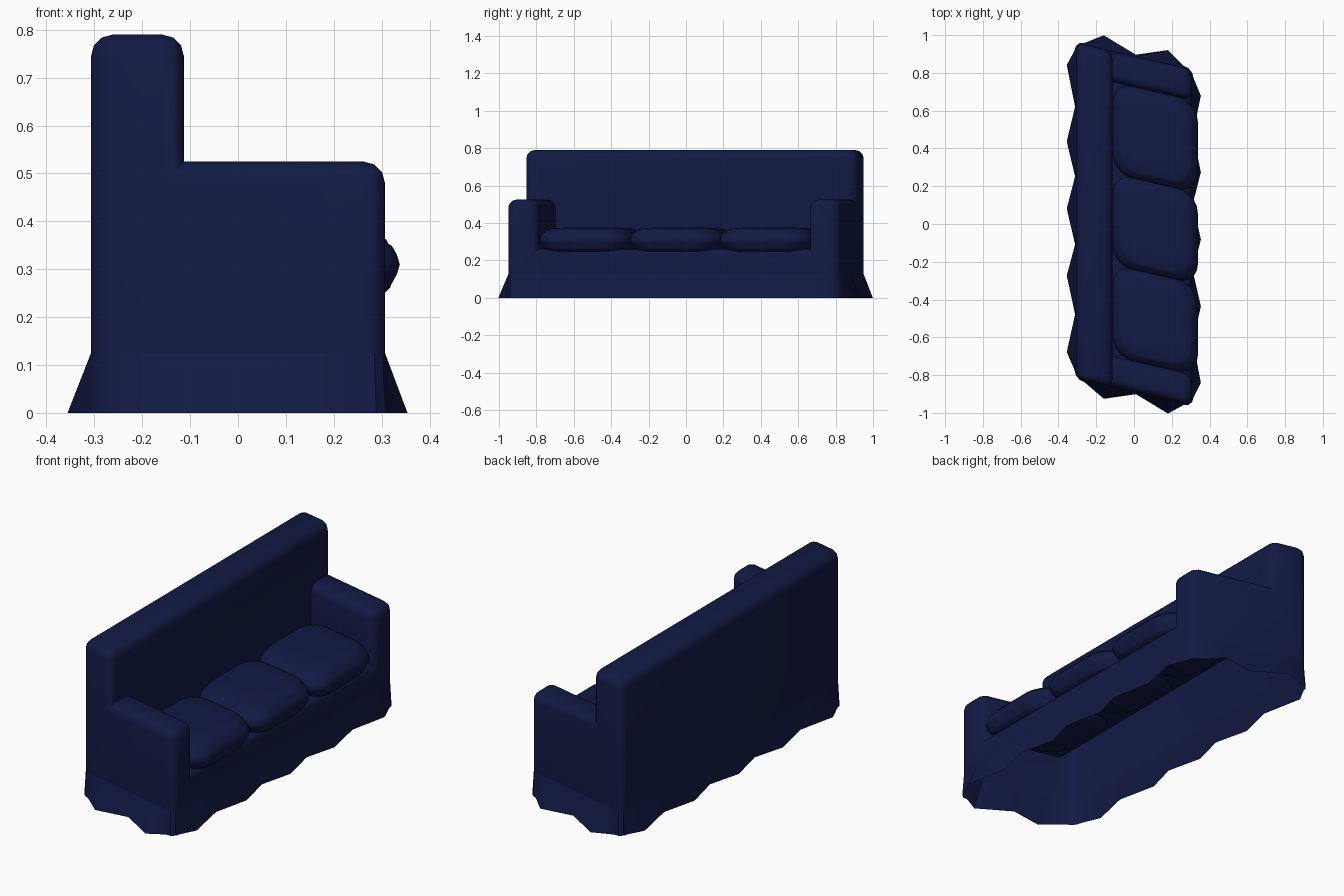
import bpy, bmesh, math

if "Cube" in bpy.data.objects:
    bpy.data.objects.remove(bpy.data.objects["Cube"])

SHEAR = -0.23                      # the plan is a parallelogram
X0, X1, X2 = -0.307, -0.113, 0.307  # back, backrest front, seat front
YO, YI = 0.89, 0.725               # outer and inner arm faces
HEM = 0.125                        # height where the skirt starts to flare
R = 0.045                          # edge rounding

navy = bpy.data.materials.new("navy_fabric")
navy.diffuse_color = (0.006, 0.010, 0.058, 1)
navy.use_nodes = True
navy.node_tree.nodes["Principled BSDF"].inputs["Base Color"].default_value = navy.diffuse_color


def finish(bm, name, angle=40):
    for v in bm.verts:
        v.co.y += SHEAR * v.co.x
    me = bpy.data.meshes.new(name)
    bm.to_mesh(me)
    bm.free()
    ob = bpy.data.objects.new(name, me)
    bpy.context.collection.objects.link(ob)
    me.materials.append(navy)
    bpy.ops.object.select_all(action='DESELECT')
    ob.select_set(True)
    bpy.context.view_layer.objects.active = ob
    bpy.ops.object.shade_smooth_by_angle(angle=math.radians(angle))
    return ob


# Frame: outer shell of filled grid cells (backrest, arms, deck), open below
xs, ys, zs = [X0, X1, X2], [-YO, -YI, YI, YO], [HEM, 0.26, 0.525, 0.79]


def filled(i, j, k):
    if not (0 <= i < 2 and 0 <= j < 3 and 0 <= k < 3):
        return False
    return i == 0 or k == 0 or (k == 1 and j != 1)


bm = bmesh.new()
for i in range(2):
    for j in range(3):
        for k in range(3):
            if not filled(i, j, k):
                continue
            for ax in range(3):
                for s in (0, 1):
                    n = [i, j, k]
                    n[ax] += 2 * s - 1
                    if filled(*n) or n[2] < 0:
                        continue
                    quad = []
                    for a, b in ((0, 0), (1, 0), (1, 1), (0, 1)):
                        c = [i, j, k]
                        c[ax] += s
                        c[(ax + 1) % 3] += a
                        c[(ax + 2) % 3] += b
                        quad.append(bm.verts.new((xs[c[0]], ys[c[1]], zs[c[2]])))
                    bm.faces.new(quad if s else quad[::-1])
bmesh.ops.remove_doubles(bm, verts=bm.verts, dist=1e-5)
bm.normal_update()
bmesh.ops.dissolve_limit(bm, angle_limit=0.02, verts=bm.verts, edges=bm.edges)
bm.normal_update()
round_edges = [e for e in bm.edges if len(e.link_faces) == 2
               and e.calc_face_angle_signed() > 0.5]
bmesh.ops.bevel(bm, geom=round_edges, offset=R, segments=3, profile=0.5,
                affect='EDGES', clamp_overlap=True)
finish(bm, "sofa_frame")

# Skirt: wavy hem, listed counter-clockwise as (x, y, out_x, out_y)
LONG = [(-0.76, 1), (-0.55, 0.1), (-0.355, 1), (-0.18, 0.1), (0, 1),
        (0.18, 0.1), (0.355, 1), (0.55, 0.1), (0.76, 1)]
SHORT = [(-0.16, 1), (0.01, 0.12), (0.18, 1)]


def corner(cx, cy, start):
    return [(cx + R * math.cos(a), cy + R * math.sin(a), 0.008 * math.cos(a), 0.008 * math.sin(a))
            for a in (math.radians(start + 30 * t) for t in range(4))]


path = [(X2, y, 0.047 * f, 0) for y, f in LONG]
path += corner(X2 - R, YO - R, 0)
path += [(x, YO, 0, 0.072 * f) for x, f in SHORT[::-1]]
path += corner(X0 + R, YO - R, 90)
path += [(X0, y, -0.049 * f, 0) for y, f in LONG[::-1]]
path += corner(X0 + R, -YO + R, 180)
path += [(x, -YO, 0, -0.072 * f) for x, f in SHORT]
path += corner(X2 - R, -YO + R, 270)
bm = bmesh.new()
top = [bm.verts.new((x, y, HEM)) for x, y, u, v in path]
low = [bm.verts.new((x + u, y + v, 0)) for x, y, u, v in path]
for i in range(len(path)):
    j = (i + 1) % len(path)
    bm.faces.new((low[i], low[j], top[j], top[i]))
finish(bm, "skirt", 30)

# Seat cushions: stacked rounded outlines with a piped seam, (z, inset)
RINGS = [(0.232, 0.15), (0.238, 0.07), (0.252, 0.03), (0.262, 0.02), (0.268, 0.018),
         (0.29, 0.006), (0.31, 0.0), (0.33, 0.006), (0.348, 0.016), (0.353, 0.024),
         (0.362, 0.028), (0.369, 0.045), (0.374, 0.09), (0.376, 0.15)]


def cushion(cy, name):
    bm = bmesh.new()
    cx, hx, hy = 0.112, 0.226, 0.246
    loops = []
    for z, d in RINGS:
        ring = []
        a, b = hx - d, hy - d
        r = min(0.11, a * 0.6)
        for q, (sx, sy) in enumerate(((1, 1), (-1, 1), (-1, -1), (1, -1))):
            for t in range(6):
                w = math.radians(90 * q + 18 * t)
                ring.append(bm.verts.new((cx + sx * (a - r) + r * math.cos(w),
                                          cy + sy * (b - r) + r * math.sin(w), z)))
        loops.append(ring)
    n = len(loops[0])
    for lo, hi in zip(loops, loops[1:]):
        for i in range(n):
            j = (i + 1) % n
            bm.faces.new((lo[i], lo[j], hi[j], hi[i]))
    bm.faces.new(loops[0][::-1])
    bm.faces.new(loops[-1])
    finish(bm, name, 50)


for k, side in ((-1, "left"), (0, "middle"), (1, "right")):
    cushion(0.483 * k, "seat_cushion_" + side)
